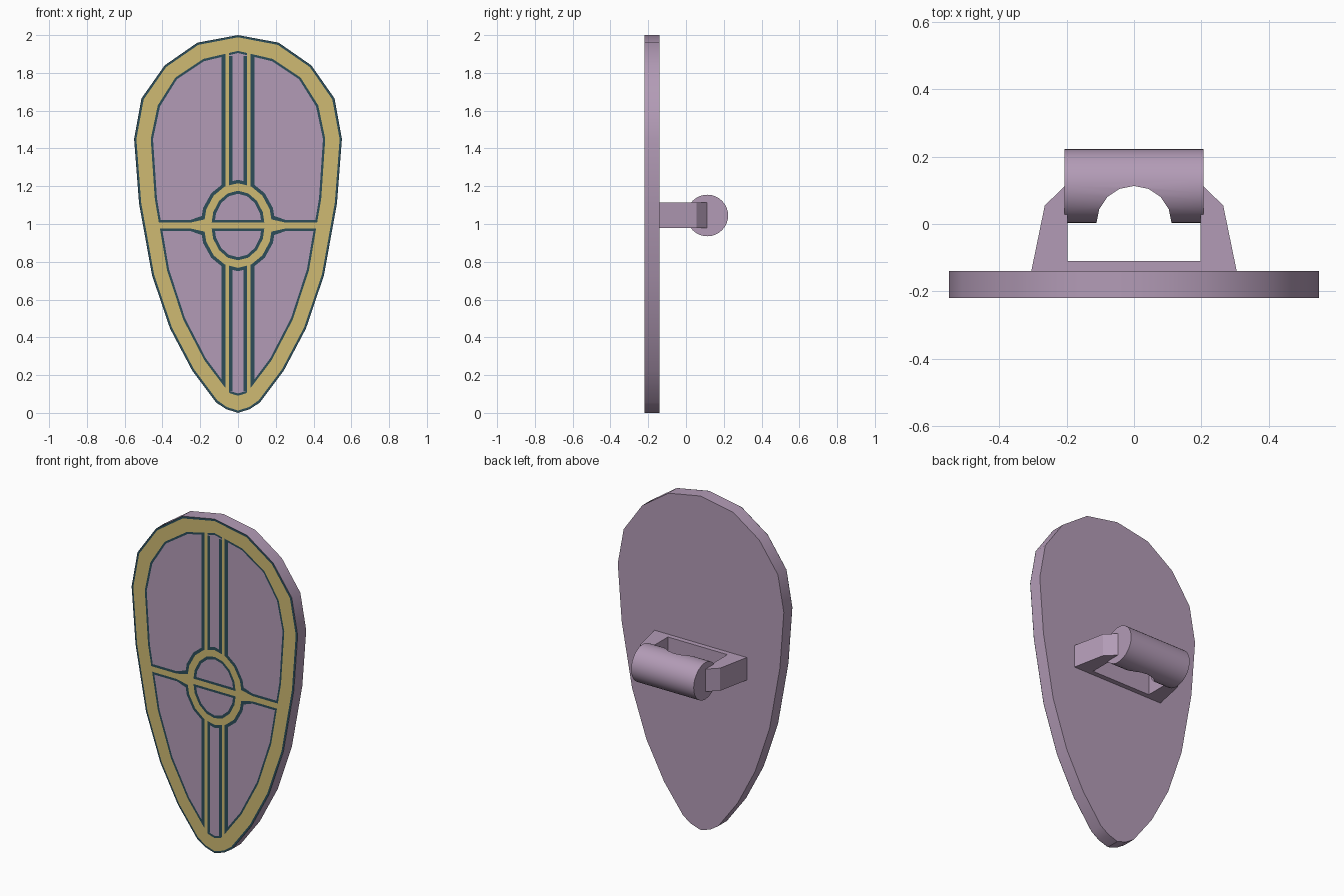
import bpy, bmesh, math

if "Cube" in bpy.data.objects:
    bpy.data.objects.remove(bpy.data.objects["Cube"])

FRONT, BACK = -0.22, -0.14
CZ = 0.992  # height of the ring centre


def material(name, rgb):
    m = bpy.data.materials.new(name)
    m.diffuse_color = (*rgb, 1)
    m.use_nodes = True
    m.node_tree.nodes["Principled BSDF"].inputs["Base Color"].default_value = m.diffuse_color
    return m


PURPLE = material("purple", (0.45, 0.33, 0.47))
GOLD = material("gold", (0.62, 0.49, 0.17))
DARK = material("dark_teal", (0.025, 0.075, 0.10))


def finish(name, bm, mat, smooth=None):
    me = bpy.data.meshes.new(name)
    bm.to_mesh(me)
    bm.free()
    ob = bpy.data.objects.new(name, me)
    bpy.context.collection.objects.link(ob)
    if mat:
        me.materials.append(mat)
    if smooth:
        bpy.ops.object.select_all(action='DESELECT')
        ob.select_set(True)
        bpy.context.view_layer.objects.active = ob
        bpy.ops.object.shade_smooth_by_angle(angle=math.radians(smooth))
    return ob


def prism(name, pts, to3d, vec, mat, smooth=None):
    """Extrude a 2D polygon along vec."""
    bm = bmesh.new()
    f = bm.faces.new([bm.verts.new(to3d(*p)) for p in pts])
    ext = bmesh.ops.extrude_face_region(bm, geom=[f], use_keep_orig=True)
    bmesh.ops.translate(bm, vec=vec, verts=[v for v in ext['geom'] if isinstance(v, bmesh.types.BMVert)])
    bmesh.ops.recalc_face_normals(bm, faces=bm.faces)
    return finish(name, bm, mat, smooth)


def inlay(name, polys, y, mat):
    """Flat decoration facing the front, one face per polygon."""
    bm = bmesh.new()
    for p in polys:
        f = bm.faces.new([bm.verts.new((x, y, z)) for x, z in p])
        f.normal_update()
        if f.normal.y > 0:
            f.normal_flip()
    return finish(name, bm, mat)


def mirror_loop(half):
    return half + [(-x, z) for x, z in half[-2:0:-1]]


def band(a, b):
    n = len(a)
    return [[a[i], a[(i + 1) % n], b[(i + 1) % n], b[i]] for i in range(n)]


def mix(a, b, t):
    return [(p[0] + (q[0] - p[0]) * t, p[1] + (q[1] - p[1]) * t) for p, q in zip(a, b)]


def ellipse(rx, rz, n=16):
    return [(rx * math.sin(2 * math.pi * i / n), CZ + rz * math.cos(2 * math.pi * i / n)) for i in range(n)]


def crossbar(h, flare, x_ring, x_end):
    """Horizontal bar that flares where it meets the ring."""
    polys = [[(-x_end, CZ - h), (x_end, CZ - h), (x_end, CZ + h), (-x_end, CZ + h)]]
    for s in (-1, 1):
        polys.append([(s * 0.25, CZ - h), (s * 0.25, CZ + h),
                      (s * x_ring, CZ + flare), (s * x_ring, CZ - flare)])
    return polys


def uprights(x0, x1, top, bottom):
    return [[(s * x0, a), (s * x1, a), (s * x1, b), (s * x0, b)]
            for s in (-1, 1) for a, b in ((CZ + 0.2, top), (bottom, CZ - 0.2))]


# shield plate
outer = mirror_loop([(0, 2), (.215, 1.96), (.388, 1.84), (.511, 1.665), (.55, 1.45), (.524, 1.11),
                     (.455, .728), (.36, .447), (.243, .225), (.116, .055), (.063, .02), (0, 0)])
inner = mirror_loop([(0, 1.905), (.18, 1.862), (.323, 1.767), (.413, 1.623), (.45, 1.45), (.429, 1.135),
                     (.365, .76), (.28, .5), (.17, .288), (.07, .155), (.04, .115), (0, .103)])
prism("shield_plate", outer, lambda x, z: (x, FRONT, z), (0, BACK - FRONT, 0), PURPLE, 32)

# dark outlines of the front pattern
inlay("pattern_outline",
      band(outer, inner) + band(ellipse(.2, .242), ellipse(.126, .168))
      + uprights(.03, .087, 1.89, .115) + crossbar(.03, .055, .18, .415),
      FRONT - 0.001, DARK)

# gold trim on top of the outlines
inlay("gold_trim",
      band(mix(outer, inner, .12), mix(outer, inner, .88))
      + band(ellipse(.182, .224), ellipse(.142, .184))
      + uprights(.048, .067, 1.92, .09) + crossbar(.016, .035, .165, .43),
      FRONT - 0.002, GOLD)

# handle bracket: base strip and two arms
arm = [(.305, BACK), (.265, .055), (.205, .113), (.197, .113), (.197, -.11)]
bracket = arm + [(-x, y) for x, y in reversed(arm)]
prism("handle_bracket", bracket, lambda x, y: (x, y, 0.98), (0, 0, 0.135), PURPLE)

# round grip with an arched finger cutout
AY, AZ, R = 0.113, 1.045, 0.11
grip = prism("handle_grip",
             [(AY + R * math.cos(math.tau * i / 32), AZ + R * math.sin(math.tau * i / 32)) for i in range(32)],
             lambda y, z: (-.207, y, z), (.414, 0, 0), PURPLE)
cutter = prism("grip_cutter",
               [(.112 * math.cos(math.tau * i / 16), .001 + .112 * math.sin(math.tau * i / 16)) for i in range(16)],
               lambda x, y: (x, y, 0.8), (0, 0, 0.5), PURPLE)
cut = grip.modifiers.new("finger_cutout", 'BOOLEAN')
cut.operation = 'DIFFERENCE'
cut.solver = 'EXACT'
cut.object = cutter
bpy.ops.object.select_all(action='DESELECT')
grip.select_set(True)
bpy.context.view_layer.objects.active = grip
bpy.ops.object.modifier_apply(modifier=cut.name)
bpy.ops.object.shade_smooth_by_angle(angle=math.radians(30))
bpy.data.objects.remove(cutter)
